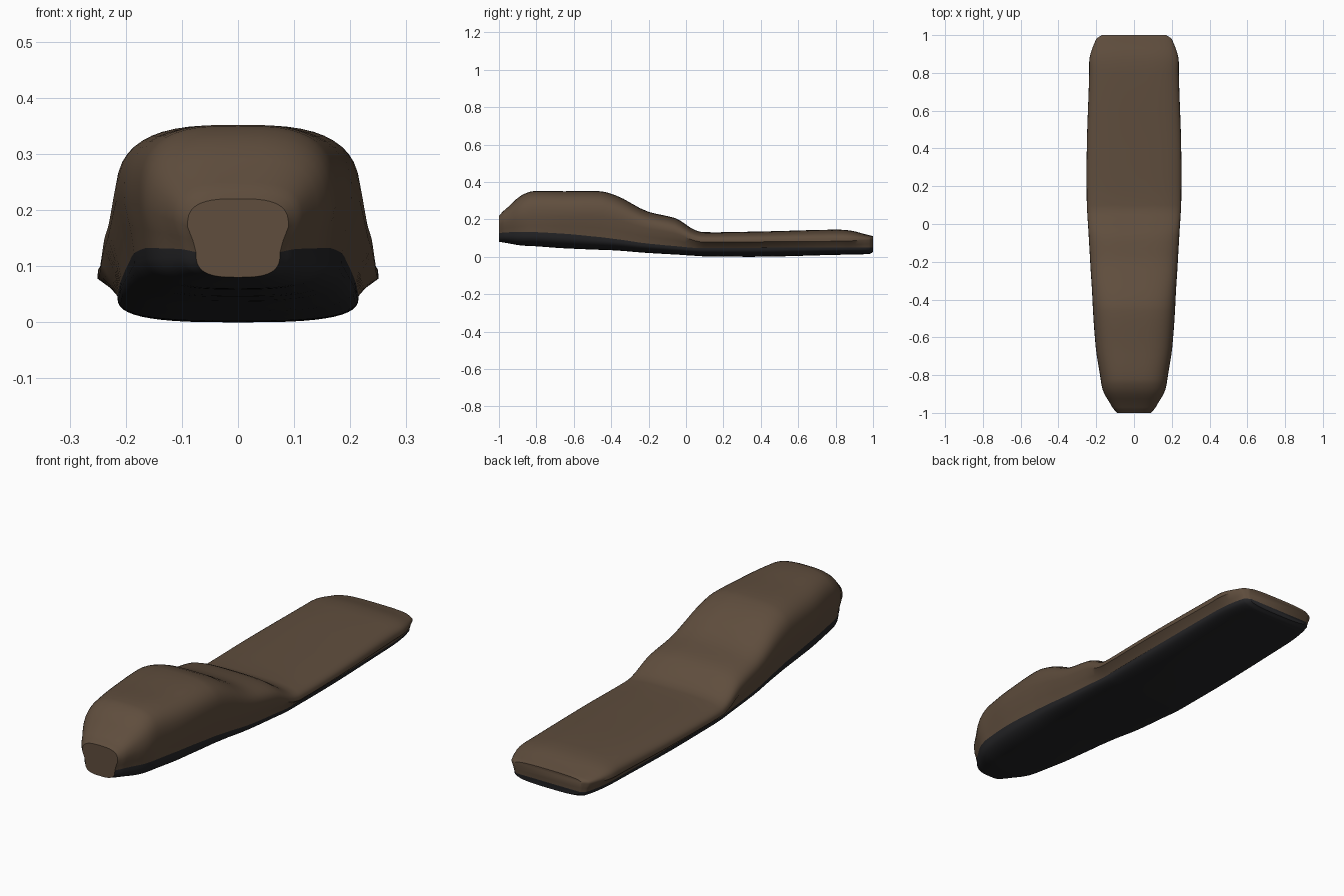
import bpy, bmesh, math
from mathutils import Vector

if "Cube" in bpy.data.objects:
    bpy.data.objects.remove(bpy.data.objects["Cube"])

# Stations along the seat: y, top z, edge half width, edge z, seam half width, seam z, bottom z
STATIONS = [Vector(s) for s in (
    (-1.00, .220, .090, .170, .075, .125, .080),
    (-.97, .250, .115, .180, .100, .130, .075),
    (-.88, .328, .165, .200, .150, .132, .060),
    (-.82, .350, .177, .210, .165, .132, .057),
    (-.65, .350, .203, .215, .185, .123, .045),
    (-.46, .350, .217, .215, .195, .105, .037),
    (-.38, .330, .221, .200, .200, .095, .034),
    (-.20, .240, .232, .150, .210, .070, .020),
    (-.06, .207, .240, .125, .213, .057, .012),
    (.05, .142, .247, .085, .215, .047, .005),
    (.10, .131, .250, .078, .215, .047, .002),
    (.40, .135, .250, .080, .215, .048, .000),
    (.80, .145, .237, .083, .210, .050, .010),
    (.88, .140, .235, .085, .205, .050, .012),
    (.98, .115, .200, .090, .185, .050, .015),
    (1.00, .110, .170, .090, .160, .050, .025))]


def smooth_stations(steps=4):
    # Cardinal spline with softened tangents
    out, n = [], len(STATIONS)
    for i in range(n - 1):
        p0, p1 = STATIONS[max(i - 1, 0)], STATIONS[i]
        p2, p3 = STATIONS[i + 1], STATIONS[min(i + 2, n - 1)]
        h = p2[0] - p1[0]
        m1 = (p2 - p0) * (h / (p2[0] - p0[0])) * .8
        m2 = (p3 - p1) * (h / (p3[0] - p1[0])) * .8
        for k in range(steps):
            t = k / steps
            q = (p1 * (2*t**3 - 3*t*t + 1) + m1 * (t**3 - 2*t*t + t)
                 + p2 * (3*t*t - 2*t**3) + m2 * (t**3 - t*t))
            q[0] = p1[0] + h * t
            out.append(q)
    return out + [STATIONS[-1]]


def arc(w, z_side, z_mid, y, n, count=24):
    # Rounded half section from +w over the middle to -w
    pts = []
    for i in range(count + 1):
        a = math.pi * i / count
        c, s = math.cos(a), math.sin(a)
        x = math.copysign(abs(c) ** (2 / n), c) * w
        pts.append((x, y, z_side + (z_mid - z_side) * max(s, 0) ** (2 / n)))
    return pts


def cover_section(s):
    y, zt, w, ze, ws, zs, zb = s
    mid = (ws + (w - ws) * .35, y, zs + (ze - zs) * .45)
    top = arc(w, ze, zt, y, 3.0)
    return [(ws, y, zs), mid] + top + [(-mid[0], y, mid[2]), (-ws, y, zs)]


def pan_section(s):
    y, zt, w, ze, ws, zs, zb = s
    return arc(ws, zs, zb, y, 3.0)


def loft(name, section, color, front_extra=None, front_cap=True):
    bm = bmesh.new()
    rings = [[bm.verts.new(p) for p in section(s)] for s in smooth_stations()]
    for a, b in zip(rings, rings[1:]):
        for i in range(len(a) - 1):
            bm.faces.new((a[i], a[i + 1], b[i + 1], b[i]))
    bm.faces.new(rings[-1])
    if front_cap:
        # The cover wraps down over the whole nose
        extra = [bm.verts.new(p) for p in front_extra]
        bm.faces.new(rings[0] + extra[::-1])
    bmesh.ops.recalc_face_normals(bm, faces=bm.faces)
    # Make the open shell face outward
    sign = sum(f.normal.z * f.calc_area() for f in bm.faces)
    if (sign > 0) != (section is cover_section):
        bmesh.ops.reverse_faces(bm, faces=bm.faces)
    me = bpy.data.meshes.new(name)
    bm.to_mesh(me)
    bm.free()
    ob = bpy.data.objects.new(name, me)
    bpy.context.collection.objects.link(ob)
    mat = bpy.data.materials.new(name + "_material")
    mat.diffuse_color = color
    mat.use_nodes = True
    mat.node_tree.nodes["Principled BSDF"].inputs["Base Color"].default_value = mat.diffuse_color
    me.materials.append(mat)
    bpy.ops.object.select_all(action='DESELECT')
    ob.select_set(True)
    bpy.context.view_layer.objects.active = ob
    bpy.ops.object.shade_smooth_by_angle(angle=math.radians(40))
    return ob


# Padded seat cover
loft("seat_cover", cover_section, (.115, .075, .047, 1), pan_section(STATIONS[0])[1:-1])
# Dark seat base pan
loft("seat_base", pan_section, (.018, .018, .02, 1), front_cap=False)
